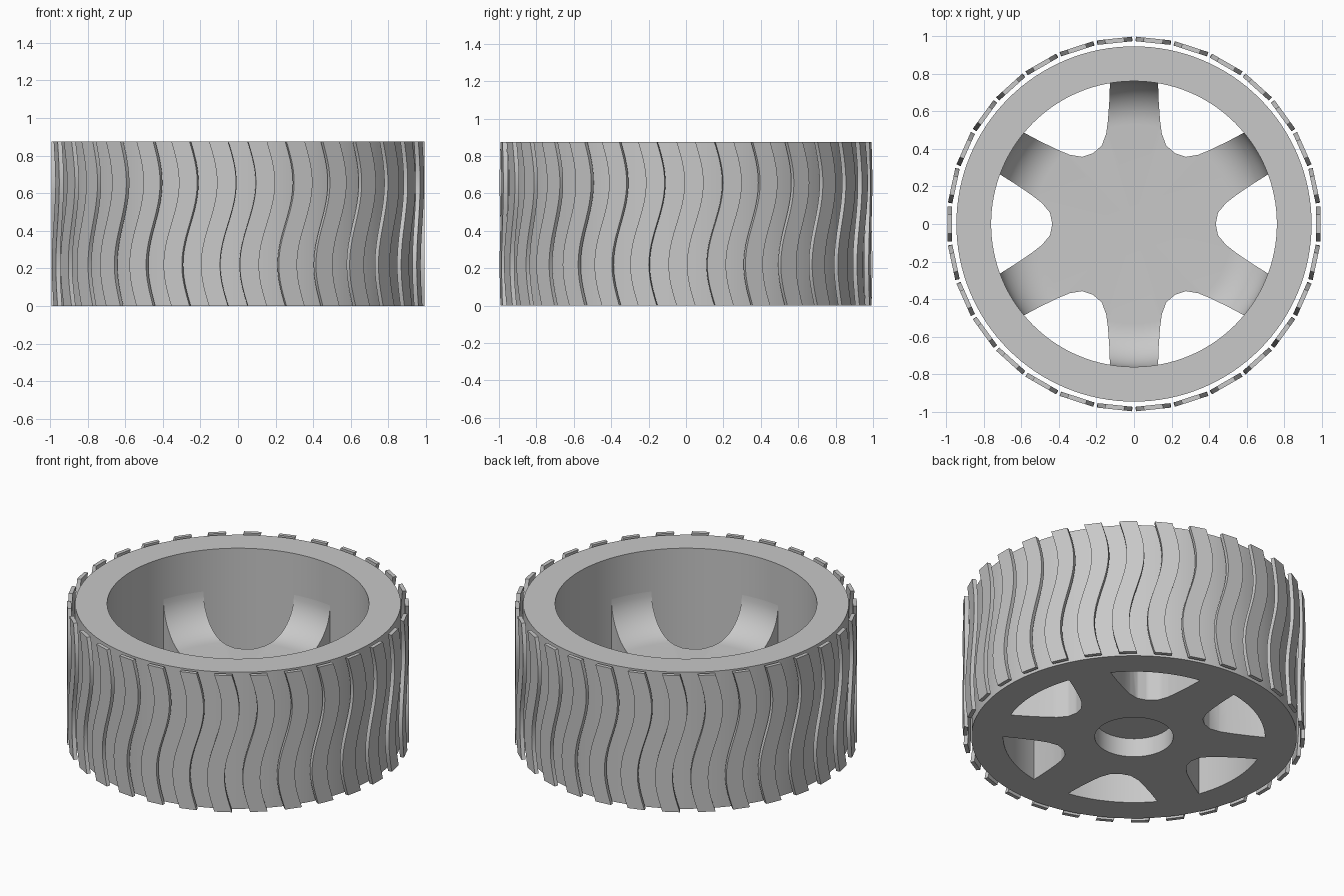
import bpy
import bmesh
from math import sin, cos, pi, radians
from mathutils import Matrix

HEIGHT = 0.875
RIM_OUTER, RIM_INNER = 0.945, 0.76
SEGMENTS = 128
TREADS, SPOKES = 30, 6

if "Cube" in bpy.data.objects:
    bpy.data.objects.remove(bpy.data.objects["Cube"], do_unlink=True)

grey = bpy.data.materials.new("light_grey")
grey.use_nodes = True
colour = (0.58, 0.58, 0.58, 1)
grey.diffuse_color = colour
grey.node_tree.nodes["Principled BSDF"].inputs["Base Color"].default_value = colour


def finish(bm, name):
    """Turn a bmesh into a named object with the grey material."""
    bmesh.ops.recalc_face_normals(bm, faces=bm.faces)
    mesh = bpy.data.meshes.new(name)
    bm.to_mesh(mesh)
    bm.free()
    mesh.materials.append(grey)
    obj = bpy.data.objects.new(name, mesh)
    bpy.context.collection.objects.link(obj)
    return obj


def activate(obj):
    bpy.ops.object.select_all(action="DESELECT")
    obj.select_set(True)
    bpy.context.view_layer.objects.active = obj


def smooth(obj, angle=30):
    activate(obj)
    bpy.ops.object.shade_smooth_by_angle(angle=radians(angle))


def revolve(profile, name, closed):
    """Spin (radius, height) points around the z axis."""
    bm = bmesh.new()
    verts = [bm.verts.new((r, 0, z)) for r, z in profile]
    pairs = list(zip(verts, verts[1:]))
    if closed:
        pairs.append((verts[-1], verts[0]))
    edges = [bm.edges.new(p) for p in pairs]
    bmesh.ops.spin(bm, geom=verts + edges, cent=(0, 0, 0), axis=(0, 0, 1),
                   angle=2 * pi, steps=SEGMENTS, use_duplicate=False)
    bmesh.ops.remove_doubles(bm, verts=bm.verts, dist=0.0001)
    return finish(bm, name)


# Rim: a plain thick ring
rim = revolve([(RIM_INNER, 0), (RIM_OUTER, 0), (RIM_OUTER, HEIGHT), (RIM_INNER, HEIGHT)],
              "rim", True)
smooth(rim)

# Hub: flat in the middle, curving up to the rim, with a blind axle socket below
HUB_TOP, FILLET = 0.38, 0.23
socket = [(0, 0.12), (0.228, 0.12), (0.228, 0), (RIM_INNER, 0)]
bowl = [(RIM_INNER - FILLET + FILLET * sin(a), HUB_TOP + FILLET * (1 - cos(a)))
        for a in (pi / 2 * (1 - i / 12) for i in range(13))]
hub = revolve(socket + bowl + [(0, HUB_TOP)], "spoked_hub", False)

# Openings between the spokes
side = [(0.447, 0.06), (0.49, 0.112), (0.546, 0.155), (0.63, 0.212), (0.71, 0.262), (0.8, 0.31)]
outline = [(x, -y) for x, y in reversed(side)] + [(0.435, 0)] + side
bm = bmesh.new()
for k in range(SPOKES):
    turn = Matrix.Rotation(2 * pi * k / SPOKES, 3, "Z")
    face = bm.faces.new([bm.verts.new(turn @ Matrix.Translation((x, y, -0.1)).translation)
                         for x, y in outline])
    pushed = bmesh.ops.extrude_face_region(bm, geom=[face])["geom"]
    bmesh.ops.translate(bm, vec=(0, 0, 1),
                        verts=[v for v in pushed if isinstance(v, bmesh.types.BMVert)])
cutter = finish(bm, "spoke_opening_cutter")
cutter.hide_render = True

activate(hub)
cut = hub.modifiers.new("openings", "BOOLEAN")
cut.operation = "DIFFERENCE"
cut.solver = "EXACT"
cut.object = cutter
bpy.ops.object.modifier_apply(modifier=cut.name)
bpy.data.objects.remove(cutter, do_unlink=True)
smooth(hub)

# Treads: flat S-shaped plates standing just clear of the rim
INNER, OUTER, HALF_WIDTH, SWAY, STEPS = 0.968, 0.992, 0.051, 0.043, 32
bm = bmesh.new()
for k in range(TREADS):
    turn = Matrix.Rotation(2 * pi * k / TREADS, 3, "Z")
    rings = []
    for i in range(STEPS + 1):
        t = i / STEPS
        shift = SWAY * sin(2 * pi * (t - 0.5))
        corners = [(INNER, -HALF_WIDTH), (OUTER, -HALF_WIDTH),
                   (OUTER, HALF_WIDTH), (INNER, HALF_WIDTH)]
        rings.append([bm.verts.new(turn @ Matrix.Translation((x, y + shift, t * HEIGHT)).translation)
                      for x, y in corners])
    for low, high in zip(rings, rings[1:]):
        for j in range(4):
            n = (j + 1) % 4
            bm.faces.new((low[j], low[n], high[n], high[j]))
    bm.faces.new(rings[0])
    bm.faces.new(rings[-1])
treads = finish(bm, "treads")
smooth(treads)
